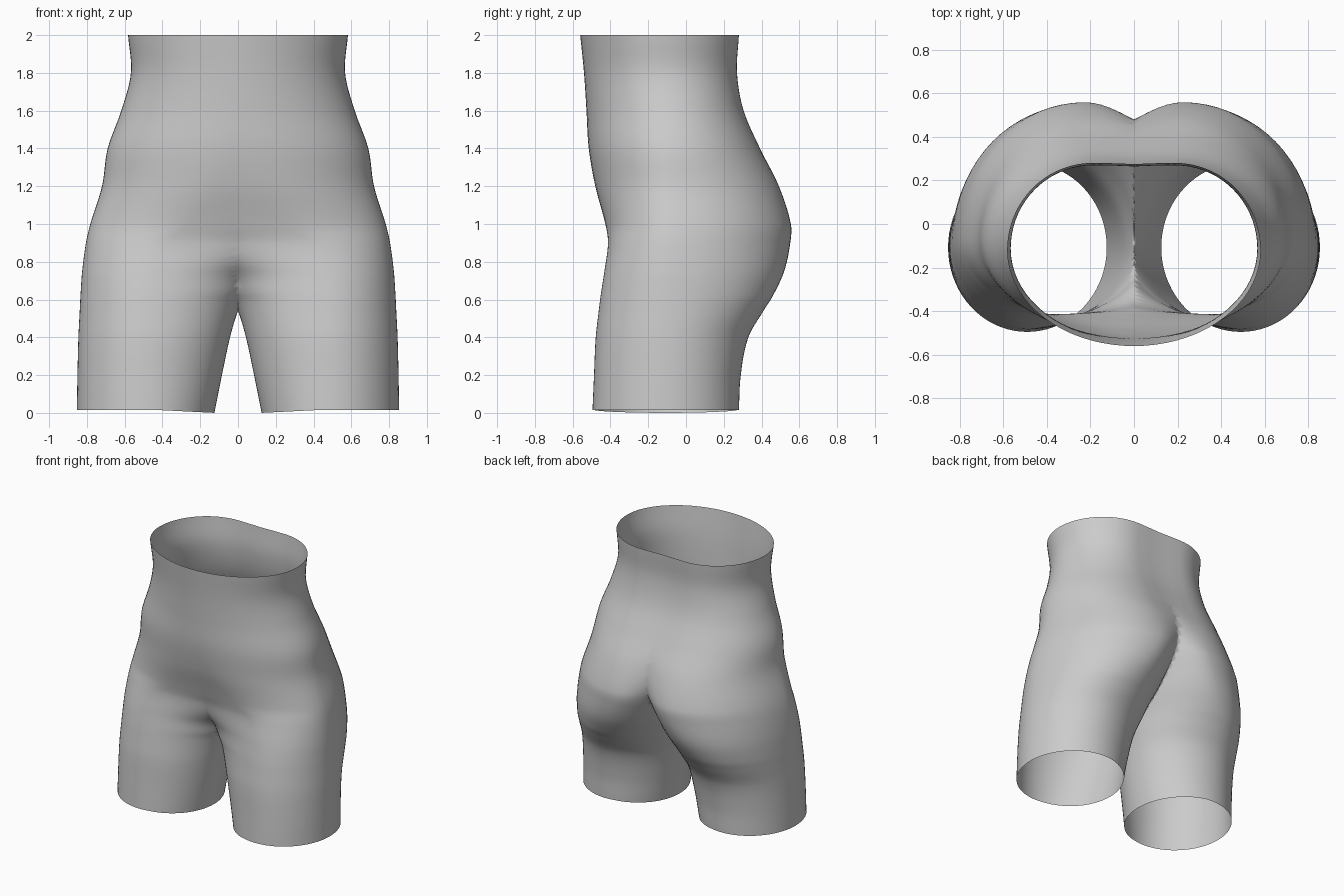
import bpy, bmesh, math

if "Cube" in bpy.data.objects:
    bpy.data.objects.remove(bpy.data.objects["Cube"])

# Half-body levels: z, side x, side y, front peak x/y, back peak x/y,
# inner reach of the front arc, inner reach of the back arc (below 0 = cut at centre)
LEVELS = [
    (0.00, .853, -.107, .49, -.495, .49, .28, .125, .125),
    (0.20, .850, -.105, .49, -.487, .48, .29, .085, .085),
    (0.40, .845, -.10, .48, -.478, .46, .33, .042, .042),
    (0.54, .838, -.09, .475, -.462, .43, .41, .0, .0),
    (0.62, .834, -.085, .47, -.452, .40, .46, -.04, -.022),
    (0.75, .825, -.08, .45, -.432, .33, .52, -.16, -.07),
    (0.90, .805, -.075, .38, -.413, .25, .552, -.60, -.13),
    (1.00, .782, -.07, .25, -.427, .22, .555, -.90, -.20),
    (1.20, .720, -.07, .10, -.48, .20, .492, -1.0, -.47),
    (1.40, .690, -.08, .03, -.515, .19, .392, -1.0, -1.0),
    (1.60, .618, -.09, .0, -.527, .19, .305, -1.0, -1.0),
    (1.80, .567, -.11, .0, -.54, .19, .27, -1.0, -1.0),
    (2.00, .582, -.12, .0, -.56, .19, .28, -1.0, -1.0),
]
STEPS, ARC = 6, 18


def smooth_levels(rows):
    """Hermite interpolation of every parameter between the levels."""
    def slope(i, k):
        a, b = rows[max(i - 1, 0)], rows[min(i + 1, len(rows) - 1)]
        return (b[k] - a[k]) / (b[0] - a[0])
    out = []
    for i in range(len(rows) - 1):
        p, q = rows[i], rows[i + 1]
        h = q[0] - p[0]
        for s in range(STEPS):
            t = s / STEPS
            row = [p[0] + h * t]
            for k in range(1, len(p)):
                row.append((2*t**3 - 3*t**2 + 1) * p[k] + (3*t**2 - 2*t**3) * q[k]
                           + h * ((t**3 - 2*t**2 + t) * slope(i, k)
                                  + (t**3 - t**2) * slope(i + 1, k)))
            out.append(row)
    out.append(list(rows[-1]))
    return out


def section(row):
    """Closed loop of four quarter ellipses: front, side, back, inner."""
    z, w, ys, xf, yf, xb, yb, xif, xib = row
    arcs = [(xf, yf, w - xf, -90), (xb, yb, w - xb, 0),
            (xb, yb, xb - xib, 90), (xf, yf, xf - xif, 180)]
    pts = []
    for px, py, rx, start in arcs:
        for j in range(ARC):
            a = math.radians(start + 90 * j / ARC)
            x = px + rx * math.cos(a)
            y = ys + abs(py - ys) * math.sin(a)
            lift = 0.015 * min(max((x - .12) / .3, 0), 1) * max(0, 1 - z / .2)
            pts.append((x, y, z + lift))
    return pts


# Loft one half, cut it on the centre plane
bm = bmesh.new()
rings = [[bm.verts.new(p) for p in section(r)] for r in smooth_levels(LEVELS)]
for lo, hi in zip(rings, rings[1:]):
    n = len(lo)
    for i in range(n):
        j = (i + 1) % n
        bm.faces.new((lo[i], lo[j], hi[j], hi[i]))
bmesh.ops.bisect_plane(bm, geom=bm.verts[:] + bm.edges[:] + bm.faces[:], dist=1e-5,
                       plane_co=(0, 0, 0), plane_no=(1, 0, 0), clear_inner=True)
bmesh.ops.remove_doubles(bm, verts=bm.verts[:], dist=1e-4)
for f in bm.faces:
    f.smooth = True

mesh = bpy.data.meshes.new("hips_and_thighs")
bm.to_mesh(mesh)
bm.free()
body = bpy.data.objects.new("hips_and_thighs", mesh)
bpy.context.collection.objects.link(body)

# Mirror to the other side, joined along the centre line
mirror = body.modifiers.new("mirror", 'MIRROR')
mirror.use_clip = True
mirror.merge_threshold = 0.001
